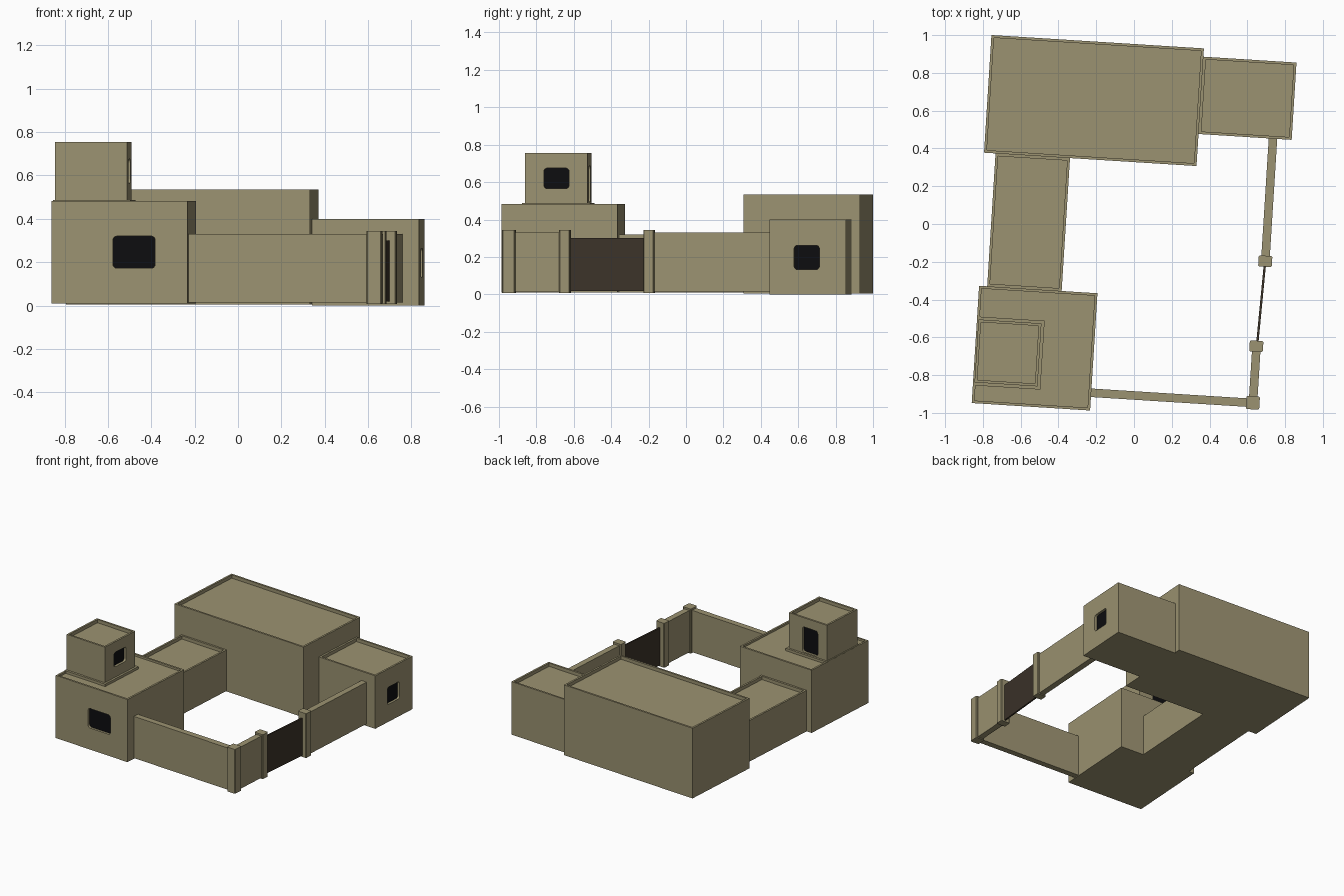
import bpy, bmesh, math

if "Cube" in bpy.data.objects:
    bpy.data.objects.remove(bpy.data.objects["Cube"])

TURN = math.radians(-3.6)          # whole compound is turned slightly


def material(name, rgb):
    m = bpy.data.materials.new(name)
    m.diffuse_color = (*rgb, 1)
    m.use_nodes = True
    m.node_tree.nodes["Principled BSDF"].inputs["Base Color"].default_value = m.diffuse_color
    return m


CLAY = material("clay", (0.33, 0.29, 0.165))
WOOD = material("dark_wood", (0.045, 0.033, 0.022))
DARK = material("dark_opening", (0.004, 0.004, 0.005))


def finish(name, bm, mat):
    bmesh.ops.recalc_face_normals(bm, faces=bm.faces)
    me = bpy.data.meshes.new(name)
    bm.to_mesh(me)
    bm.free()
    me.materials.append(mat)
    ob = bpy.data.objects.new(name, me)
    ob.rotation_euler.z = TURN
    bpy.context.collection.objects.link(ob)
    return ob


def box_bm(x0, x1, y0, y1, z0, z1):
    bm = bmesh.new()
    bmesh.ops.create_cube(bm, size=1)
    for v in bm.verts:
        v.co = (x1 if v.co.x > 0 else x0, y1 if v.co.y > 0 else y0,
                z1 if v.co.z > 0 else z0)
    return bm


def box(name, *dims, mat=CLAY):
    return finish(name, box_bm(*dims), mat)


def building(name, *dims, rim=0.02, depth=0.025):
    """Block whose flat roof sits inside a low parapet."""
    bm = box_bm(*dims)
    bm.normal_update()
    top = max(bm.faces, key=lambda f: f.calc_center_median().z)
    bmesh.ops.inset_region(bm, faces=[top], thickness=rim)
    floor = bmesh.ops.extrude_face_region(bm, geom=[top])
    bmesh.ops.translate(bm, vec=(0, 0, -depth),
                        verts=[g for g in floor["geom"] if isinstance(g, bmesh.types.BMVert)])
    if top.is_valid:
        bmesh.ops.delete(bm, geom=[top], context='FACES')
    return finish(name, bm, CLAY)


def rounded_prism(name, axis, d0, d1, u0, u1, v0, v1, r=0.018):
    """Rounded rectangle in the (u, z) plane, extruded along x or y."""
    outline = []
    for k, (cu, cv) in enumerate([(u1 - r, v1 - r), (u0 + r, v1 - r),
                                  (u0 + r, v0 + r), (u1 - r, v0 + r)]):
        for i in range(5):
            a = math.pi / 2 * (k + i / 4)
            outline.append((cu + r * math.cos(a), cv + r * math.sin(a)))
    bm = bmesh.new()
    rings = []
    for d in (d0, d1):
        rings.append([bm.verts.new((d, u, v) if axis == 'x' else (u, d, v))
                      for u, v in outline])
        bm.faces.new(rings[-1])
    n = len(outline)
    for i in range(n):
        j = (i + 1) % n
        bm.faces.new((rings[0][i], rings[0][j], rings[1][j], rings[1][i]))
    return finish(name, bm, DARK)


def opening(wall, name, axis, face, out, u0, u1, v0, v1, depth=0.02):
    """Cut a recess into a wall and set a dark pane at its back."""
    cutter = rounded_prism(name + "_cutter", axis, face + out * 0.03,
                           face - out * depth, u0, u1, v0, v1)
    cutter.data.materials.clear()
    cutter.data.materials.append(CLAY)
    cutter.hide_render = True
    mod = wall.modifiers.new("recess", 'BOOLEAN')
    mod.operation, mod.object, mod.solver = 'DIFFERENCE', cutter, 'EXACT'
    bpy.context.view_layer.objects.active = wall
    bpy.ops.object.modifier_apply(modifier=mod.name)
    bpy.data.objects.remove(cutter)
    rounded_prism(name, axis, face - out * (depth + 0.004),
                  face - out * (depth - 0.002), u0, u1, v0, v1)


# Buildings
building("main_hall", -0.816, 0.311, 0.327, 0.951, 0.005, 0.535)
side_room = building("side_room", 0.311, 0.805, 0.497, 0.907, 0.0, 0.40)
building("corridor", -0.755, -0.36, -0.378, 0.327, 0.01, 0.32)
house = building("corner_house", -0.798, -0.17, -1.0, -0.378, 0.01, 0.483, depth=0.015)

# Rooftop tower on a thin plinth
box("tower_plinth", -0.797, -0.44, -0.906, -0.541, 0.46, 0.487)
tower = building("tower", -0.79, -0.456, -0.89, -0.556, 0.487, 0.755)

# Windows and tower door
opening(house, "house_window", 'y', -1.0, -1, -0.515, -0.32, 0.172, 0.32)
opening(side_room, "side_room_window", 'x', 0.805, 1, 0.63, 0.765, 0.132, 0.262)
opening(tower, "tower_window", 'x', -0.456, 1, -0.79, -0.655, 0.565, 0.675)
opening(tower, "tower_door", 'y', -0.556, 1, -0.71, -0.575, 0.495, 0.685)

# Courtyard walls
T = 0.0225
box("front_wall", -0.18, 0.66, -0.906 - T, -0.906 + T, 0.015, 0.33)
box("right_wall_front", 0.688 - T, 0.688 + T, -0.88, -0.62, 0.015, 0.33)
box("right_wall_back", 0.706 - T, 0.706 + T, -0.16, 0.50, 0.015, 0.33)

# Pillars with lightly chamfered upright edges
for name, x, y, hx, hy in [("corner_pillar", 0.688, -0.905, 0.035, 0.035),
                           ("gate_pillar_front", 0.687, -0.605, 0.036, 0.029),
                           ("gate_pillar_back", 0.706, -0.153, 0.036, 0.029)]:
    bm = box_bm(x - hx, x + hx, y - hy, y + hy, 0.008, 0.343)
    upright = [e for e in bm.edges if abs(e.verts[0].co.z - e.verts[1].co.z) > 0.1]
    bmesh.ops.bevel(bm, geom=upright, offset=0.005, segments=1, affect='EDGES')
    finish(name, bm, CLAY)

# Gate leaf, slanting slightly between the two pillars
bm = box_bm(-0.006, 0.006, -0.59, -0.17, 0.018, 0.30)
for v in bm.verts:
    v.co.x += 0.691 if v.co.y < -0.4 else 0.705
finish("gate", bm, WOOD)
